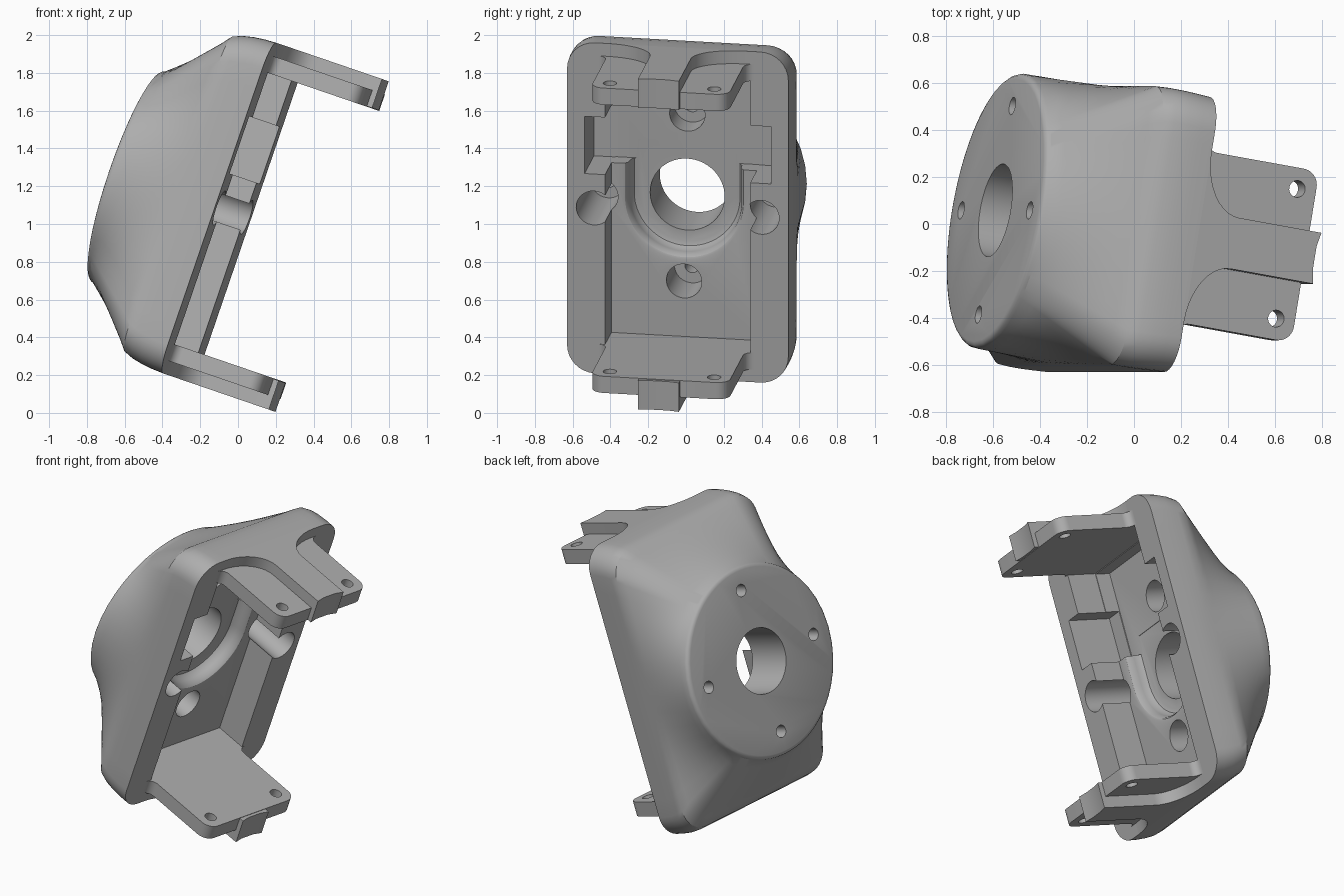
import bpy, bmesh, math
from mathutils import Matrix, Vector

cube = bpy.data.objects.get("Cube")
if cube:
    bpy.data.objects.remove(cube, do_unlink=True)

# Tilted frame: local X = out of the opening, Y = across, Z = along the bracket
up = Vector((0.324, 0, 0.946)).normalized()
across = Vector((0.16, 0.985, -0.055))
across = (across - up * across.dot(up)).normalized()
out = across.cross(up)
FRAME = Matrix((out, across, up)).transposed().to_4x4()
FRAME.translation = (-0.026, -0.044, 1.06)

grey = bpy.data.materials.new("plain grey")
grey.use_nodes = True
colour = (0.42, 0.42, 0.42, 1)
grey.diffuse_color = colour
grey.node_tree.nodes["Principled BSDF"].inputs["Base Color"].default_value = colour


def loft(name, rings):
    """Closed solid skinned through rings with equal point counts."""
    bm = bmesh.new()
    loops = [[bm.verts.new(p) for p in ring] for ring in rings]
    n = len(loops[0])
    for lo, hi in zip(loops, loops[1:]):
        for i in range(n):
            j = (i + 1) % n
            bm.faces.new((lo[i], lo[j], hi[j], hi[i]))
    bm.faces.new(loops[0])
    bm.faces.new(loops[-1])
    bmesh.ops.recalc_face_normals(bm, faces=bm.faces)
    mesh = bpy.data.meshes.new(name)
    bm.to_mesh(mesh)
    bm.free()
    mesh.materials.append(grey)
    obj = bpy.data.objects.new(name, mesh)
    bpy.context.collection.objects.link(obj)
    obj.matrix_world = FRAME
    return obj


def sunk(profile, x0, x1):
    """Prism along the opening axis from an (across, along) profile."""
    return loft("cutter", [[(x, a, b) for a, b in profile] for x in (x0, x1)])


def plate(name, profile, z0, z1):
    """Prism along the bracket's length from an (out, across) profile."""
    return loft(name, [[(d, a, z) for d, a in profile] for z in (z0, z1)])


def circle(r, cx=0, cy=0, n=40):
    return [(cx + r * math.cos(math.tau * i / n), cy + r * math.sin(math.tau * i / n))
            for i in range(n)]


def box(a, b0, b1):
    return [(-a, b0), (a, b0), (a, b1), (-a, b1)]


def slot(r, top, n=32):
    """U shape: half circle below, straight arms up to top."""
    bend = [(r * math.cos(math.pi + math.pi * i / n), r * math.sin(math.pi + math.pi * i / n))
            for i in range(n + 1)]
    return bend + [(r, top), (-r, top)]


def cut(obj, cutter):
    cutter.hide_render = True
    mod = obj.modifiers.new("cut", 'BOOLEAN')
    mod.operation, mod.solver, mod.object = 'DIFFERENCE', 'EXACT', cutter
    bpy.context.view_layer.objects.active = obj
    bpy.ops.object.modifier_apply(modifier=mod.name)
    bpy.data.objects.remove(cutter, do_unlink=True)


def rounded_rect(hw, hh, r, steps_arc=8, side=14):
    corners = []
    for k, (sx, sy) in enumerate(((1, 1), (-1, 1), (-1, -1), (1, -1))):
        for i in range(steps_arc + 1):
            t = math.pi / 2 * (k + i / steps_arc)
            corners.append(Vector((sx * (hw - r) + r * math.cos(t),
                                   sy * (hh - r) + r * math.sin(t))))
    pts = []
    for i, p in enumerate(corners):
        q = corners[(i + 1) % len(corners)]
        steps = side if i % (steps_arc + 1) == steps_arc else 1
        pts += [p.lerp(q, s / steps) for s in range(steps)]
    return pts


# Shell body: rounded rectangle rim blending into a round mounting face
def shell_ring(depth, hw, hh, blend, radius):
    return [(depth, *p.lerp(p.normalized() * radius, blend))
            for p in rounded_rect(hw, hh, 0.15)]


rings = [shell_ring(d, hw, hh, 0, 1) for d, hw, hh in
         ((0, .594, .925), (-.06, .598, .922), (-.12, .601, .915),
          (-.18, .602, .902), (-.23, .6, .882))]
for i in range(1, 9):
    t = i / 8
    rings.append(shell_ring(-.23 - .35 * t, .6, .877, t, .594))
rings += [shell_ring(d, .6, .88, 1, r) for d, r in ((-.592, .59), (-.601, .581), (-.605, .567))]
shell = loft("shell_body", rings)

# Main cavity, deeper upper pocket and side notches
cut(shell, sunk(box(.39, -.76, .76), -.2, .1))
cut(shell, sunk(box(.386, .19, .755), -.3, .1))
cut(shell, sunk(box(.5, .19, .51), -.295, .1))
# Filleted U-shaped recess around the bore
steps = ((.1, .336), (-.197, .336), (-.204, .318), (-.22, .306), (-.25, .301),
         (-.275, .297), (-.295, .284), (-.304, .26))
cut(shell, loft("cutter", [[(d, a, b) for a, b in slot(r, .3)] for d, r in steps]))
# Central bore, four bolt holes and their counterbores
cut(shell, sunk(circle(.2, n=64), -.8, .1))
for k in range(4):
    a, b = .45 * math.cos(k * math.pi / 2), .45 * math.sin(k * math.pi / 2)
    cut(shell, sunk(circle(.095, a, b), -.45, .1))
    cut(shell, sunk(circle(.038, a, b, 24), -.8, -.4))


def mirrored(half):
    """Complete a half profile running from base to tip, set just off centre."""
    full = half + [(d, -a) for d, a in reversed(half)]
    return [(d, a - .01) for d, a in full]


def arc(cd, ca, rd, ra, start, end, n=10):
    return [(cd + rd * math.cos(math.radians(start + (end - start) * i / n)),
             ca + ra * math.sin(math.radians(start + (end - start) * i / n)))
            for i in range(n + 1)]


# End tabs with a flared centre rib, at the top and bottom of the rim
tab_half = arc(.05, .42, .05, .05, 180, 270) + arc(.445, .3, .07, .07, 90, 0)
rib_half = arc(.17, .37, .17, .26, 180, 270) + [(.545, .11), (.533, .05)]
parts = [shell]
for side, word in ((1, "upper"), (-1, "lower")):
    tab = plate(word + "_tab", mirrored(tab_half), side * .76, side * .853)
    for a in (-.29, .27):
        cut(tab, plate("cutter", circle(.036, .43, a, 24), side * .7, side * .9))
    rib = plate(word + "_rib", mirrored(rib_half), side * .763, side * .925)
    parts += [tab, rib]

# Smooth shading with sharp edges kept
bpy.ops.object.select_all(action='DESELECT')
for obj in parts:
    obj.select_set(True)
bpy.context.view_layer.objects.active = shell
bpy.ops.object.shade_smooth_by_angle(angle=math.radians(30))
